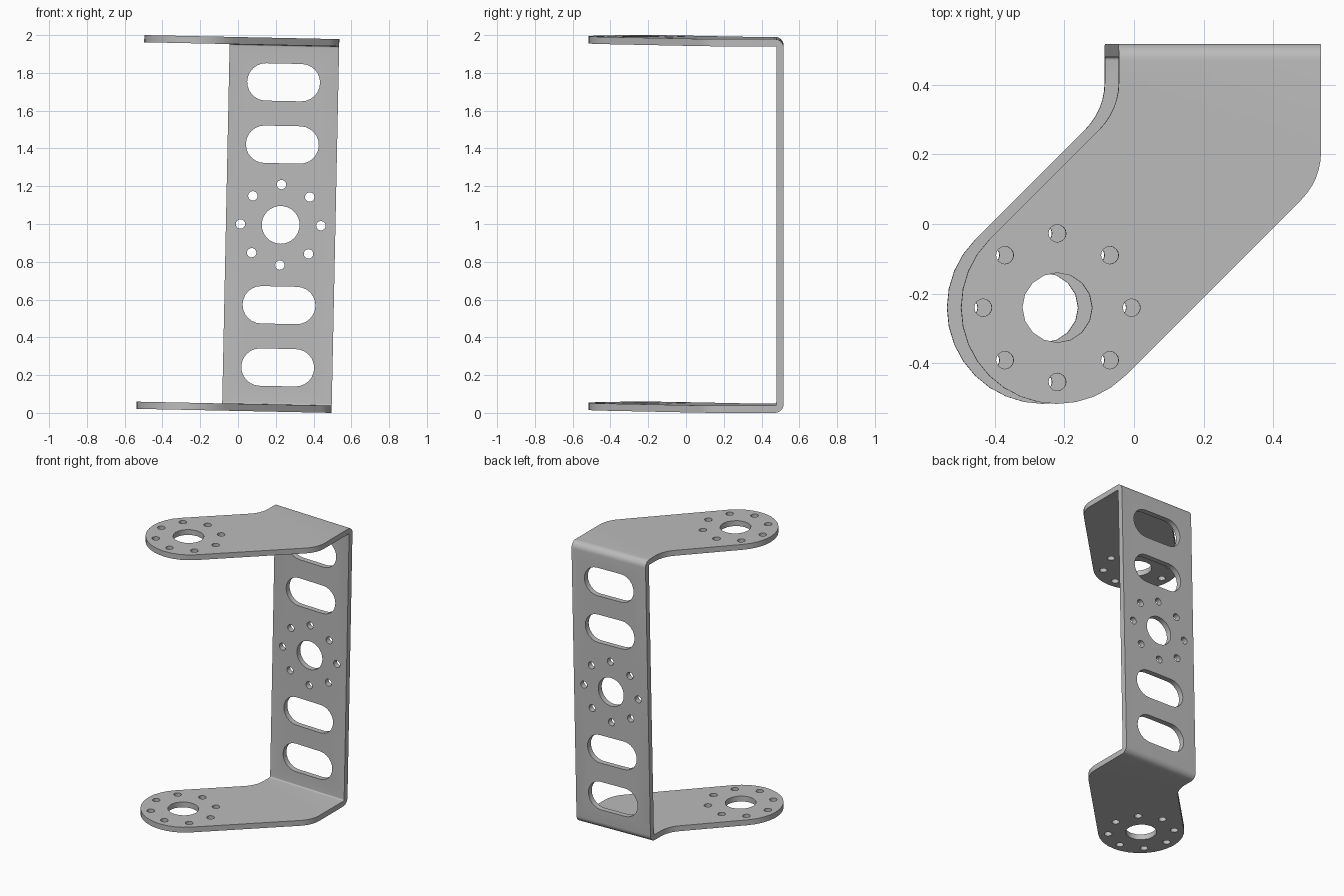
import bpy, bmesh, math

if "Cube" in bpy.data.objects:
    bpy.data.objects.remove(bpy.data.objects["Cube"])

T = 0.038                      # sheet thickness
H = 0.9895                     # half height
XL, XR = -0.067, 0.513         # strip edges
YO = 0.517                     # outer face of the back wall
R = 0.046                      # outer bend radius
CX, CY, CR = -0.2435, -0.24, 0.276   # rounded end of each arm
FR = 0.19                      # side fillets
TILT = 0.0207


def arc(cx, cy, r, a0, a1, n):
    return [(cx + r * math.cos(math.radians(a0 + (a1 - a0) * i / n)),
             cy + r * math.sin(math.radians(a0 + (a1 - a0) * i / n))) for i in range(n + 1)]


def circle(cx, cy, r, n):
    return arc(cx, cy, r, 0, 360, n)[:-1]


def slot(cx, cy, half, r):
    return arc(cx + half - r, cy, r, -90, 90, 12) + arc(cx - half + r, cy, r, 90, 270, 12)


def bolt_pattern(cx, cy, n):
    holes = [circle(cx, cy, 0.1, n)]
    for x, y in circle(cx, cy, 0.213, 8):
        holes.append(circle(x, y, 0.025, 16))
    return holes


def panel(bm, loops, place):
    edges = []
    for loop in loops:
        vs = [bm.verts.new(place(*p)) for p in loop]
        edges += [bm.edges.new((vs[i - 1], vs[i])) for i in range(len(vs))]
    bmesh.ops.triangle_fill(bm, edges=edges, use_beauty=True)


bm = bmesh.new()

# Arms: rounded end, diagonal sides, filleted into the strip width
t = FR * math.tan(math.radians(22.5))
yl = XL - (CX - CY - CR * math.sqrt(2))
yr = XR - (CX - CY + CR * math.sqrt(2))
outline = [(XR, YO - R), (XL, YO - R)]
outline += arc(XL - FR, yl + t, FR, 0, -45, 6)
outline += arc(CX, CY, CR, 135, 315, 16)
outline += arc(XR - FR, yr + t, FR, -45, 0, 6)
for s in (1, -1):
    panel(bm, [outline] + bolt_pattern(CX, CY, 16), lambda x, y: (x, y, s * H))

# Back wall with slots and a central bolt pattern
mid = (XL + XR) / 2
zw = H - R
wall = [[(XL, -zw), (XR, -zw), (XR, zw), (XL, zw)]] + bolt_pattern(mid, 0, 32)
wall += [slot(mid, z, 0.193, 0.099) for z in (-0.755, -0.425, 0.425, 0.755)]
panel(bm, wall, lambda x, z: (x, YO, z))

# Bends joining wall and arms
for s in (1, -1):
    rows = [[bm.verts.new((x, y, s * z)) for x in (XL, XR)]
            for y, z in arc(YO - R, H - R, R, 0, 90, 7)]
    for a, b in zip(rows, rows[1:]):
        bm.faces.new((a[0], a[1], b[1], b[0]))

bmesh.ops.remove_doubles(bm, verts=bm.verts, dist=1e-5)
bmesh.ops.recalc_face_normals(bm, faces=bm.faces)
bm.normal_update()
top = max(bm.faces, key=lambda f: f.calc_center_median().z)
if top.normal.z < 0:
    bmesh.ops.reverse_faces(bm, faces=bm.faces)

mesh = bpy.data.meshes.new("bracket")
bm.to_mesh(mesh)
bm.free()
bracket = bpy.data.objects.new("bracket", mesh)
bpy.context.collection.objects.link(bracket)

# Sheet thickness, inward from the outer faces
mod = bracket.modifiers.new("thickness", 'SOLIDIFY')
mod.thickness = T
mod.offset = -1
mod.use_even_offset = True
mod.use_quality_normals = True

bpy.context.view_layer.objects.active = bracket
bracket.select_set(True)
bpy.ops.object.modifier_apply(modifier=mod.name)
bpy.ops.object.shade_smooth_by_angle(angle=math.radians(30))

grey = bpy.data.materials.new("grey metal")
grey.diffuse_color = (0.5, 0.5, 0.5, 1)
grey.use_nodes = True
grey.node_tree.nodes["Principled BSDF"].inputs["Base Color"].default_value = grey.diffuse_color
mesh.materials.append(grey)

# Slight lean of the whole part
bracket.rotation_euler = (0, TILT, 0)
bracket.location = (0.003, 0, 1)
